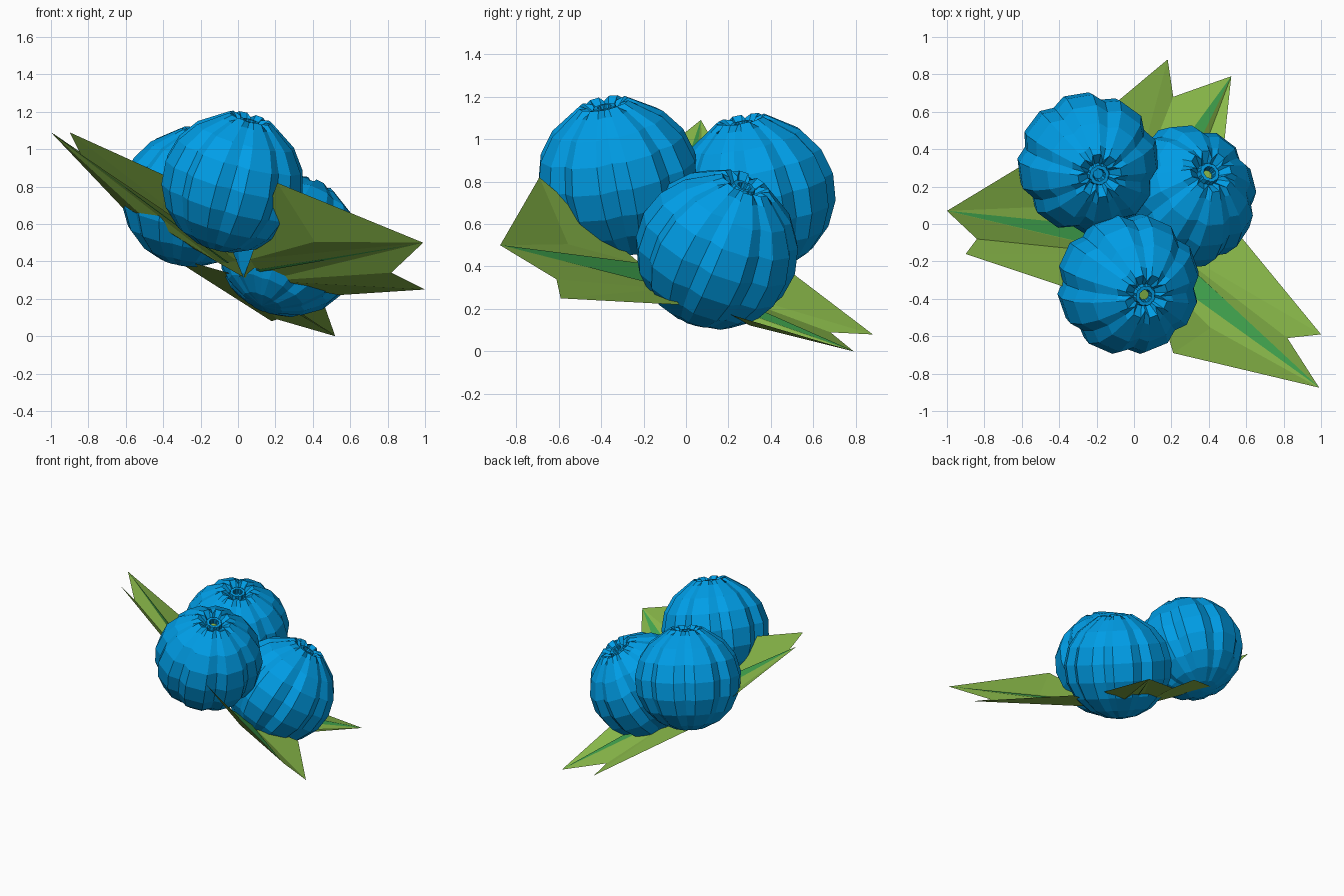
import bpy
from math import sin, cos, radians, tau
from mathutils import Vector

cube = bpy.data.objects.get("Cube")
if cube:
    bpy.data.objects.remove(cube)


def material(name, rgb):
    m = bpy.data.materials.new(name)
    m.use_nodes = True
    m.diffuse_color = (*rgb, 1)
    node = next(n for n in m.node_tree.nodes if n.type == 'BSDF_PRINCIPLED')
    node.inputs["Base Color"].default_value = (*rgb, 1)
    node.inputs["Roughness"].default_value = 0.8
    return m


BLUE = material("berry_blue", (0.0, 0.35, 0.82))
GREEN = material("leaf_green", (0.26, 0.5, 0.07))
RIB = material("rib_green", (0.055, 0.39, 0.08))


def mesh_object(name, verts, faces, mats):
    me = bpy.data.meshes.new(name)
    me.from_pydata(verts, [], faces)
    for m in mats:
        me.materials.append(m)
    ob = bpy.data.objects.new(name, me)
    bpy.context.collection.objects.link(ob)
    return ob


# Berry: stacked rings of ribbed lobes, with a star-shaped pit around a small tube
LOBES = 8
LOBE = [(0, 1.03), (0.48, 1.03), (0.75, 0.94)]   # position in lobe, radius factor


def berry(name, centre, axis, radius, floor):
    # ring radius, height, and how far the star points reach out and up
    rings = [(0.07, 0.84, 0, 0), (0.09, 0.94, 0, 0), (0.14, 0.94, 0, 0),
             (0.16, 0.86, 0, 0), (0.27, 0.97, 0.04, 0.015)]
    rings += [(sin(radians(a)), cos(radians(a)), 0, 0)
              for a in (25, 45, 65, 85, 105, 125, 145, 163)]
    seg = LOBES * len(LOBE)
    verts, faces = [], []
    for r, h, flare, lift in rings:
        for i in range(LOBES):
            for k, (t, f) in enumerate(LOBE):
                a = tau * (i + t) / LOBES
                s = -1 if k == 2 else 1          # groove or star point
                rr = (r + flare * s) * f
                verts.append((rr * cos(a), rr * sin(a), h + lift * s))
    for j in range(len(rings) - 1):
        for i in range(seg):
            n = (i + 1) % seg
            faces.append((j * seg + i, (j + 1) * seg + i,
                          (j + 1) * seg + n, j * seg + n))
    last = (len(rings) - 1) * seg
    verts.append((0, 0, -1))
    faces += [(last + i, len(verts) - 1, last + (i + 1) % seg) for i in range(seg)]
    faces.append(tuple(range(seg)))
    ob = mesh_object(name, verts, faces, [BLUE, floor])
    ob.data.polygons[len(faces) - 1].material_index = 1
    ob.location = centre
    ob.rotation_mode = 'QUATERNION'
    ob.rotation_quaternion = Vector(axis).to_track_quat('Z', 'Y')
    ob.scale = (radius,) * 3


berry("front_berry", (-0.03, -0.32, 0.82), (0.10, -0.07, 0.36), 0.373, GREEN)
berry("back_right_berry", (-0.245, 0.325, 0.74), (0.065, -0.07, 0.37), 0.37, BLUE)
berry("left_berry", (0.27, 0.145, 0.48), (0.145, 0.14, 0.32), 0.375, GREEN)


# Leaf: cupped forked blade with a tapering midrib plate on each side
HUB = Vector((0.03, -0.1, 0.315))


def leaf(name, side, tip, notch, fork, far_side):
    side, tip, notch, fork, far_side = map(Vector, (side, tip, notch, fork, far_side))
    r1 = HUB.lerp(side, 0.19)
    r2 = HUB.lerp(far_side, 0.21)
    cup = (side + tip + HUB) / 3 - Vector((0, 0, 0.04))
    verts = [HUB, side, tip, notch, fork, far_side, r1, r2, cup]
    faces = [(6, 1, 8), (1, 2, 8), (2, 6, 8), (6, 2, 7), (7, 2, 3),
             (7, 3, 4), (7, 4, 5), (0, 6, 7)]
    mesh_object(name, verts, faces, [GREEN])
    up = (tip - r1).cross(r2 - r1).normalized()
    if up.z < 0:
        up = -up
    mid = (r1 + r2) / 2
    narrow = [mid.lerp(r1, 0.12), mid.lerp(r2, 0.12)]
    for label, ends, off in (("upper", [r1, r2], 0.006), ("lower", narrow, -0.006)):
        base = [tip + up * off * 0.3] + [p + up * off for p in ends]
        mesh_object(name + "_" + label + "_rib", base, [(0, 1, 2)], [RIB])


leaf("front_leaf", (0.21, -0.69, 0.82), (0.99, -0.875, 0.50),
     (0.82, -0.61, 0.34), (1.0, -0.59, 0.25), (0.54, -0.03, 0.22))
leaf("right_leaf", (-0.62, 0.30, 0.69), (-1.0, 0.07, 1.09),
     (-0.84, -0.08, 0.97), (-0.9, -0.16, 1.09), (-0.15, -0.41, 0.75))
leaf("back_leaf", (0.46, 0.22, 0.17), (0.52, 0.79, 0.0),
     (0.21, 0.68, 0.09), (0.18, 0.88, 0.08), (-0.37, 0.42, 0.43))
